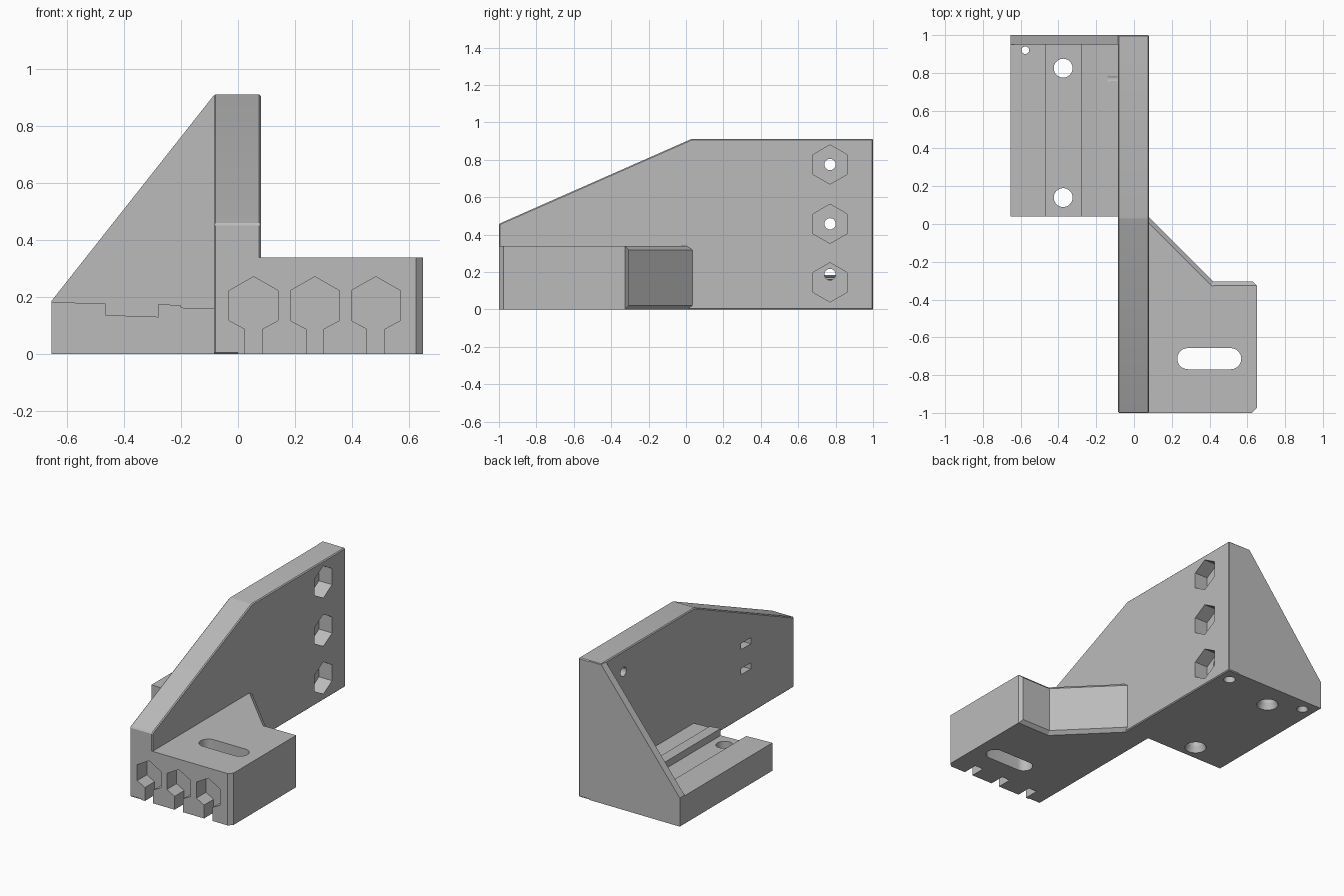
import bpy
import bmesh
from math import sin, cos, pi

if "Cube" in bpy.data.objects:
    bpy.data.objects.remove(bpy.data.objects["Cube"])

grey = bpy.data.materials.new("plain grey")
grey.use_nodes = True
colour = (0.5, 0.5, 0.5, 1)
grey.diffuse_color = colour
grey.node_tree.nodes["Principled BSDF"].inputs["Base Color"].default_value = colour

# Turns profile coordinates (a, b) and depth d into a point, per extrusion axis
PLACE = {
    "X": lambda a, b, d: (d, a, b),
    "Y": lambda a, b, d: (a, d, b),
    "Z": lambda a, b, d: (a, b, d),
}


def prism(name, axis, profile, lo, hi, bevel=0, bevel_rule=None):
    """Extrude a flat profile along an axis, bevelling the edges the rule picks."""
    bm = bmesh.new()
    face = bm.faces.new([bm.verts.new(PLACE[axis](a, b, lo)) for a, b in profile])
    top = bmesh.ops.extrude_face_region(bm, geom=[face])["geom"]
    for v in top:
        if isinstance(v, bmesh.types.BMVert):
            v.co["XYZ".index(axis)] = hi
    bmesh.ops.recalc_face_normals(bm, faces=bm.faces)
    if bevel:
        edges = [e for e in bm.edges if bevel_rule is None or bevel_rule(e)]
        bmesh.ops.bevel(bm, geom=edges, offset=bevel, segments=1, affect="EDGES")
    mesh = bpy.data.meshes.new(name)
    bm.to_mesh(mesh)
    bm.free()
    mesh.materials.append(grey)
    ob = bpy.data.objects.new(name, mesh)
    bpy.context.collection.objects.link(ob)
    return ob


def ngon(cx, cy, r, n=32):
    return [(cx + r * sin(2 * pi * i / n), cy + r * cos(2 * pi * i / n)) for i in range(n)]


def countersink(name, x, y, r_low, r_high, depth):
    """Cone that widens a hole at the underside."""
    bm = bmesh.new()
    bmesh.ops.create_cone(bm, cap_ends=True, segments=32, radius1=r_low,
                          radius2=r_high, depth=depth)
    bmesh.ops.translate(bm, vec=(x, y, depth / 2 - 0.001), verts=bm.verts)
    mesh = bpy.data.meshes.new(name)
    bm.to_mesh(mesh)
    bm.free()
    mesh.materials.append(grey)
    ob = bpy.data.objects.new(name, mesh)
    bpy.context.collection.objects.link(ob)
    return ob


def combine(body, tool, operation):
    mod = body.modifiers.new(tool.name, "BOOLEAN")
    mod.operation, mod.solver, mod.object = operation, "EXACT", tool
    bpy.context.view_layer.objects.active = body
    bpy.ops.object.modifier_apply(modifier=mod.name)
    bpy.data.objects.remove(tool)


# Upright wall with a sloping front shoulder
bracket = prism("bracket", "X",
                [(-1, 0), (1, 0), (1, 0.912), (0.03, 0.912), (-1, 0.458)],
                -0.085, 0.08, bevel=0.006)

# Triangular gusset closing the back
gusset = prism("gusset", "Y",
               [(0, 0), (-0.655, 0), (-0.655, 0.187), (-0.085, 0.909), (0, 0.909)],
               0.95, 1)

# Stepped rail bed beside the wall
rail_bed = prism("rail_bed", "Y",
                 [(0, 0), (-0.655, 0), (-0.655, 0.183), (-0.465, 0.177), (-0.465, 0.137),
                  (-0.28, 0.131), (-0.28, 0.177), (-0.2, 0.17), (-0.2, 0.163), (0, 0.157)],
                 0.04, 0.97)

# Foot with a diagonal web, chamfered along its rear edges
foot = prism("foot", "Z",
             [(0, -1), (0.625, -1), (0.65, -0.975), (0.65, -0.325), (0.63, -0.305),
              (0.42, -0.305), (0, 0.115)], 0, 0.34, bevel=0.022,
             bevel_rule=lambda e: all(v.co.y > -0.31 for v in e.verts)
             and abs(e.verts[0].co.z - e.verts[1].co.z) < 0.01)

for part in (gusset, rail_bed, foot):
    combine(bracket, part, "UNION")

cutters = []

# Hexagonal pockets on the wall, each with a bolt hole through it
for z, hole_z in ((0.145, 0.187), (0.458, 0.458), (0.775, 0.775)):
    cutters.append(prism("hex_pocket", "X", ngon(0.77, z, 0.105, 6), -0.015, 0.2))
    cutters.append(prism("bolt_hole", "X", ngon(0.77, hole_z, 0.03), -0.14, 0.2))

# Keyhole pockets in the front, open at the bottom
half = [(0.03, -0.1), (0.03, 0.088), (0.086, 0.118), (0.086, 0.223), (0, 0.272)]
for x in (0.055, 0.27, 0.484):
    outline = [(x + a, b) for a, b in half] + [(x - a, b) for a, b in half[-2::-1]]
    cutters.append(prism("keyhole_pocket", "Y", outline, -1.1, -0.9))

# Rounded slot through the foot
arc = [(0.056 * sin(pi * i / 16), 0.056 * cos(pi * i / 16)) for i in range(17)]
slot = [(0.512 + a, -0.713 + b) for a, b in arc] + [(0.285 - a, -0.713 - b) for a, b in arc]
cutters.append(prism("foot_slot", "Z", slot, -0.1, 0.5))

# Vertical holes through the rail bed, wider below
for x, y, r, flare in ((-0.375, 0.825, 0.05, 0.066), (-0.375, 0.14, 0.05, 0.066),
                       (-0.575, 0.92, 0.02, 0.036)):
    cutters.append(prism("bed_hole", "Z", ngon(x, y, r), -0.1, 0.5))
    cutters.append(countersink("bed_flare", x, y, flare, r, 0.04))

# Blind hole under the wall
cutters.append(prism("blind_hole", "Z", ngon(0, 0.91, 0.036), -0.1, 0.15))

# Pair of tie slots on the inner side of the wall
for z in (0.31, 0.475):
    cutters.append(prism("tie_slot", "X",
                         [(-0.55, z - 0.02), (-0.45, z - 0.02), (-0.45, z + 0.02), (-0.55, z + 0.02)],
                         -0.2, -0.02))

for cutter in cutters:
    combine(bracket, cutter, "DIFFERENCE")

# Smooth the round holes, keep the edges sharp
bpy.ops.object.select_all(action="DESELECT")
bracket.select_set(True)
bpy.context.view_layer.objects.active = bracket
bpy.ops.object.shade_smooth_by_angle(angle=pi / 9)
